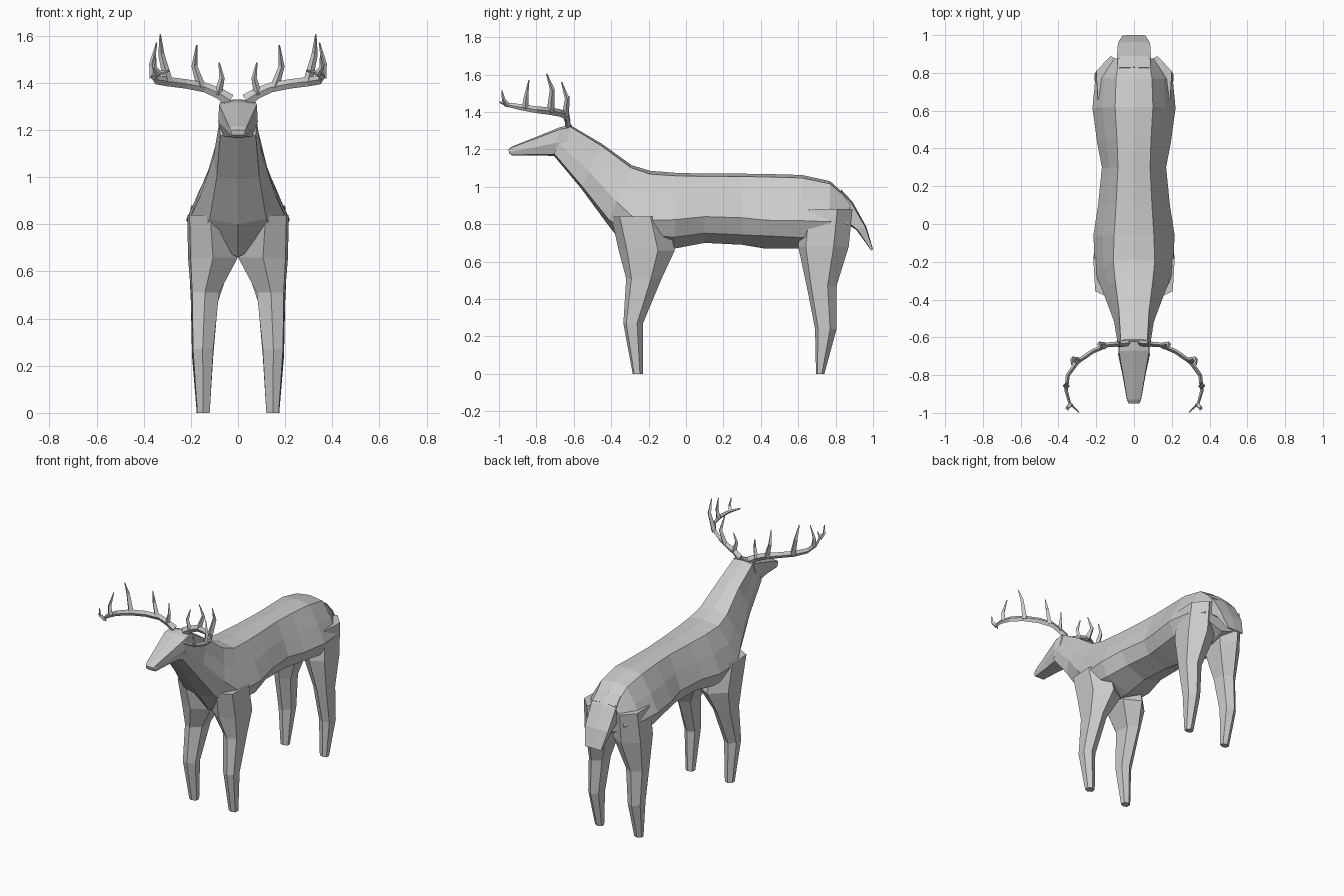
import bpy
import bmesh
from mathutils import Vector

cube = bpy.data.objects.get("Cube")
if cube:
    bpy.data.objects.remove(cube, do_unlink=True)

grey = bpy.data.materials.new("plain grey")
grey.use_nodes = True
grey.diffuse_color = (0.6, 0.6, 0.6, 1)
grey.node_tree.nodes["Principled BSDF"].inputs["Base Color"].default_value = grey.diffuse_color


def add_loft(bm, rings):
    """Skin a list of equally long vertex rings and cap both ends."""
    loops = [[bm.verts.new(co) for co in ring] for ring in rings]
    count = len(loops[0])
    for near, far in zip(loops, loops[1:]):
        for i in range(count):
            j = (i + 1) % count
            bm.faces.new((near[i], near[j], far[j], far[i]))
    bm.faces.new(loops[0][::-1])
    bm.faces.new(loops[-1])


def make_part(name, lofts, mirrored=False):
    """Turn one or more lofts into a flat shaded object."""
    bm = bmesh.new()
    for rings in lofts:
        add_loft(bm, rings)
    bmesh.ops.recalc_face_normals(bm, faces=bm.faces)
    mesh = bpy.data.meshes.new(name)
    bm.to_mesh(mesh)
    bm.free()
    mesh.materials.append(grey)
    part = bpy.data.objects.new(name, mesh)
    bpy.context.collection.objects.link(part)
    if mirrored:
        mod = part.modifiers.new("mirror", "MIRROR")
        mod.use_mirror_merge = False
    return part


def section(top, bottom, outline):
    """Symmetric ring between a top and a bottom point given as (y, z).
    outline lists (fraction of the way down, half width)."""
    top, bottom = Vector((0, *top)), Vector((0, *bottom))
    right = [top.lerp(bottom, t) + Vector((w, 0, 0)) for t, w in outline]
    left = [Vector((-p.x, p.y, p.z)) for p in reversed(right)]
    return [top, *right, bottom, *left]


# Neck and body: top point, bottom point, half widths of back, flank, belly, belly fraction
body_rings = [
    ((-.62, 1.33), (-.71, 1.17), .07, .08, .075, .95),
    ((-.45, 1.23), (-.56, .99), .08, .105, .09, .95),
    ((-.29, 1.115), (-.42, .8), .10, .16, .12, .93),
    ((-.19, 1.085), (-.31, .66), .11, .205, .17, .8),
    ((-.06, 1.075), (-.06, .67), .105, .215, .17, .85),
    ((.1, 1.07), (.1, .70), .095, .19, .14, .86),
    ((.3, 1.07), (.3, .69), .085, .17, .13, .86),
    ((.45, 1.068), (.42, .67), .09, .195, .15, .83),
    ((.62, 1.063), (.61, .67), .10, .22, .18, .85),
    ((.77, 1.03), (.77, .68), .095, .205, .17, .85),
    ((.88, .93), (.86, .72), .08, .145, .1, .85),
]
make_part("body", [
    [section(top, bottom, [(.04, back), (.33, back * .35 + flank * .6),
                           (.62, flank), (low, belly)])
     for top, bottom, back, flank, belly, low in body_rings]])

# Head: crown down to the muzzle, wedge shaped
head_rings = [
    ((-.61, 1.33), (-.66, 1.18), .075, .075),
    ((-.67, 1.32), (-.71, 1.165), .08, .06),
    ((-.8, 1.267), (-.8, 1.168), .058, .045),
    ((-.93, 1.215), (-.93, 1.167), .036, .034),
    ((-.95, 1.2), (-.945, 1.178), .028, .026),
]
make_part("head", [[section(top, bottom, [(.08, w), (.55, w * 1.05), (.95, jaw)])
                    for top, bottom, w, jaw in head_rings]])

# Tail: broad wedge hanging from the rump
tail_rings = [
    ((.83, .985), (.8, .88), .085),
    ((.89, .92), (.86, .8), .09),
    ((.965, .785), (.91, .77), .085),
    ((1, .665), (.99, .66), .06),
]
make_part("tail", [[section(outer, inner, [(.1, w), (.9, w)])
                    for outer, inner, w in tail_rings]])


def leg_ring(z, front, back, inner, outer):
    """Six sided ring with a ridge at the front and the back."""
    x, y = (inner + outer) / 2, (front + back) / 2
    w, d = (outer - inner) / 2, (back - front) / 2
    shape = [(0, -1), (.9, -.7), (1, .4), (.1, 1), (-.9, .6), (-1, -.5)]
    return [Vector((x + w * u, y + d * v, z)) for u, v in shape]


# Legs: height, front, back, inner and outer limits
front_leg = [
    (.84, -.4, -.1, .02, .215),
    (.66, -.36, -.06, 0, .212),
    (.51, -.32, -.13, .08, .2),
    (.27, -.335, -.23, .105, .195),
    (0, -.285, -.23, .12, .175),
]
hind_leg = [
    (.88, .62, .89, .03, .2),
    (.68, .6, .87, .015, .21),
    (.47, .645, .805, .085, .2),
    (.24, .69, .805, .105, .195),
    (0, .695, .74, .12, .175),
]
for name, rows in (("front_legs", front_leg), ("hind_legs", hind_leg)):
    make_part(name, [[leg_ring(*row) for row in rows]], mirrored=True)


def branch(points, radii, up, flat=1.0):
    """Four sided tapering rings along a path; flat narrows it sideways."""
    points = [Vector(p) for p in points]
    rings = []
    for i, (p, r) in enumerate(zip(points, radii)):
        along = (points[min(i + 1, len(points) - 1)] - points[max(i - 1, 0)]).normalized()
        side = along.cross(Vector(up)).normalized()
        rise = side.cross(along)
        rings.append([p + side * r * flat, p + rise * r, p - side * r * flat, p - rise * r])
    return rings


# Antlers: one sweeping beam with five upright tines, mirrored
beam = [(.035, -.63, 1.325), (.08, -.635, 1.355), (.14, -.64, 1.38), (.22, -.675, 1.395),
        (.3, -.73, 1.405), (.35, -.8, 1.412), (.36, -.88, 1.425),
        (.34, -.95, 1.438), (.29, -.998, 1.452)]
beam_radii = [.028, .023, .021, .02, .02, .018, .016, .012, .004]
tines = [
    ((.085, -.635, 1.35), (.068, -.64, 1.42), (.08, -.625, 1.485)),
    ((.155, -.645, 1.38), (.185, -.635, 1.47), (.175, -.665, 1.56)),
    ((.295, -.725, 1.4), (.325, -.715, 1.52), (.33, -.745, 1.605)),
    ((.357, -.86, 1.42), (.365, -.855, 1.48), (.345, -.84, 1.57)),
    ((.335, -.955, 1.435), (.355, -.975, 1.465), (.35, -.985, 1.515)),
]
antler_lofts = [branch(beam, beam_radii, (0, 0, 1), .6)]
for path in tines:
    size = .6 + (path[2][2] - path[0][2]) * 2
    antler_lofts.append(branch(path, [.02 * size, .013 * size, .003], (0, 1, 0)))
make_part("antlers", antler_lofts, mirrored=True)
